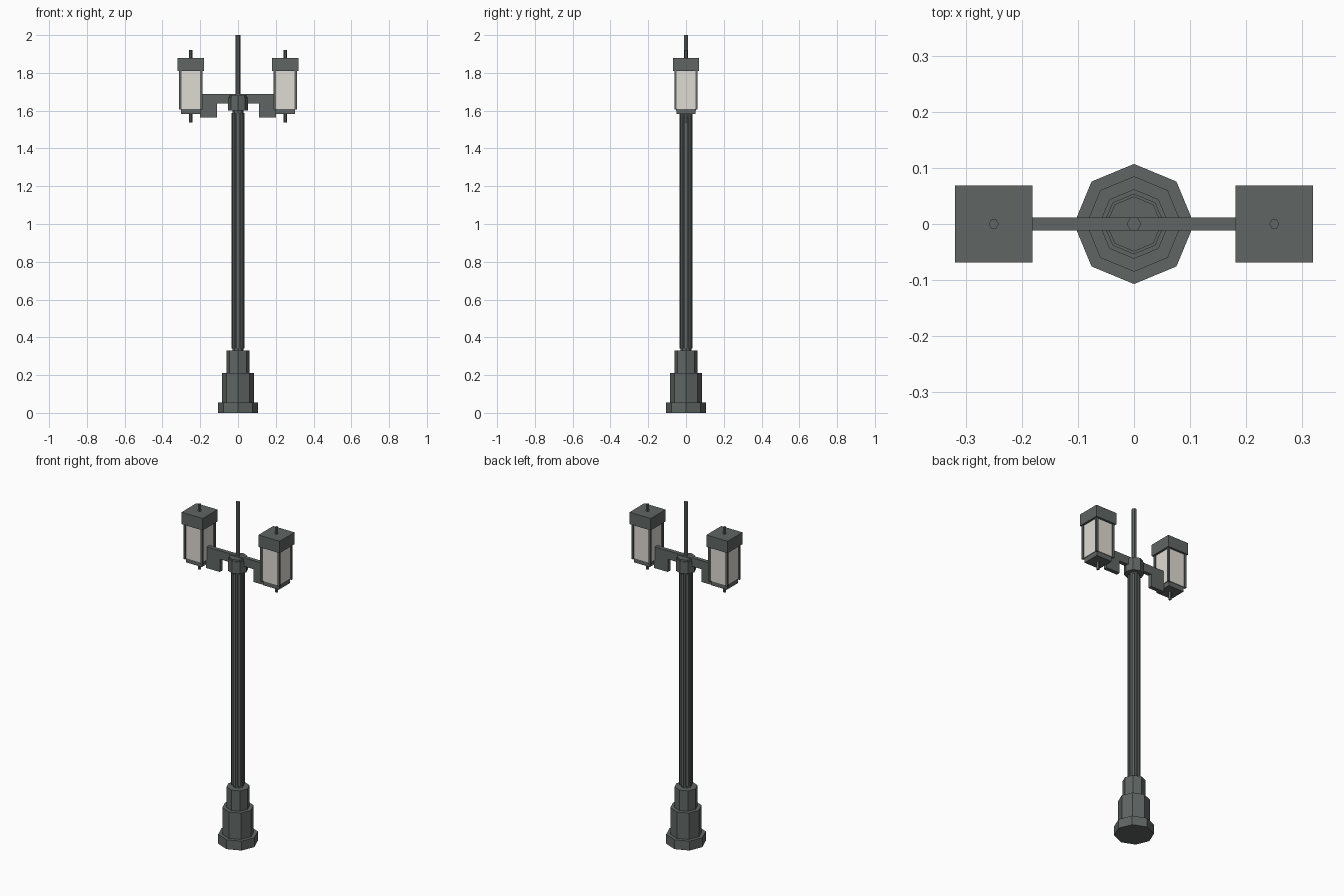
import bpy, bmesh
from math import pi, cos, sin, radians

if "Cube" in bpy.data.objects:
    bpy.data.objects.remove(bpy.data.objects["Cube"])


def material(name, color):
    m = bpy.data.materials.new(name)
    m.diffuse_color = (*color, 1)
    m.use_nodes = True
    m.node_tree.nodes["Principled BSDF"].inputs["Base Color"].default_value = m.diffuse_color
    return m


METAL = material("painted_metal", (0.115, 0.132, 0.127))
GLASS = material("frosted_glass", (0.74, 0.71, 0.65))


def finish(bm, name, mat):
    bmesh.ops.recalc_face_normals(bm, faces=bm.faces)
    me = bpy.data.meshes.new(name)
    bm.to_mesh(me)
    bm.free()
    me.materials.append(mat)
    ob = bpy.data.objects.new(name, me)
    bpy.context.collection.objects.link(ob)
    return ob


def extrude(name, points, offset, mat=METAL):
    """Flat outline pushed along an offset vector."""
    bm = bmesh.new()
    face = bm.faces.new([bm.verts.new(p) for p in points])
    new = bmesh.ops.extrude_face_region(bm, geom=[face], use_keep_orig=True)["geom"]
    bmesh.ops.translate(bm, vec=offset,
                        verts=[v for v in new if isinstance(v, bmesh.types.BMVert)])
    return finish(bm, name, mat)


def prism(name, sides, r, z0, z1, x=0):
    ring = [(x + r * cos(2 * pi * i / sides), r * sin(2 * pi * i / sides), z0)
            for i in range(sides)]
    return extrude(name, ring, (0, 0, z1 - z0))


def box(name, x, y, hx, hy, z0, z1, mat=METAL):
    return extrude(name, [(x - hx, y - hy, z0), (x + hx, y - hy, z0),
                          (x + hx, y + hy, z0), (x - hx, y + hy, z0)],
                   (0, 0, z1 - z0), mat)


# Stepped octagonal base
prism("base_foot", 8, 0.107, 0, 0.055)
prism("base_body", 8, 0.085, 0.055, 0.21)
prism("base_neck", 8, 0.062, 0.21, 0.33)

# Inner core and fluted pole
prism("pole_core", 8, 0.028, 0.33, 1.60)
flutes = []
for i in range(8):
    for deg, r in ((-15, 0.029), (-11, 0.036), (11, 0.036), (15, 0.029)):
        a = radians(45 * i + deg)
        flutes.append((r * cos(a), r * sin(a), 0.342))
extrude("fluted_pole", flutes, (0, 0, 1.246))

# Collar with stepped top, and the top rod
prism("collar", 8, 0.054, 1.60, 1.67)
prism("collar_top", 8, 0.049, 1.67, 1.68)
prism("top_rod", 6, 0.013, 1.68, 2.0)

# Cross arm with a dropped bracket at each end
half = [(0.11, 1.638), (0.11, 1.563), (0.2, 1.563), (0.2, 1.688)]
outline = half + [(-x, z) for x, z in reversed(half)]
extrude("cross_arm", [(x, -0.012, z) for x, z in outline], (0, 0.024, 0))

# Lanterns
for side, s in (("left", -1), ("right", 1)):
    x = 0.25 * s
    box(side + "_lantern_cap", x, 0, 0.069, 0.069, 1.81, 1.88)
    box(side + "_lantern_glass", x, 0, 0.056, 0.056, 1.61, 1.81, GLASS)
    box(side + "_lantern_floor", x, 0, 0.051, 0.051, 1.583, 1.61)
    for i in (-1, 1):
        for j in (-1, 1):
            box(side + "_lantern_post", x + i * 0.056, j * 0.056,
                0.006, 0.006, 1.605, 1.81)
    prism(side + "_top_finial", 6, 0.009, 1.88, 1.92, x)
    prism(side + "_bottom_finial", 6, 0.009, 1.538, 1.583, x)
